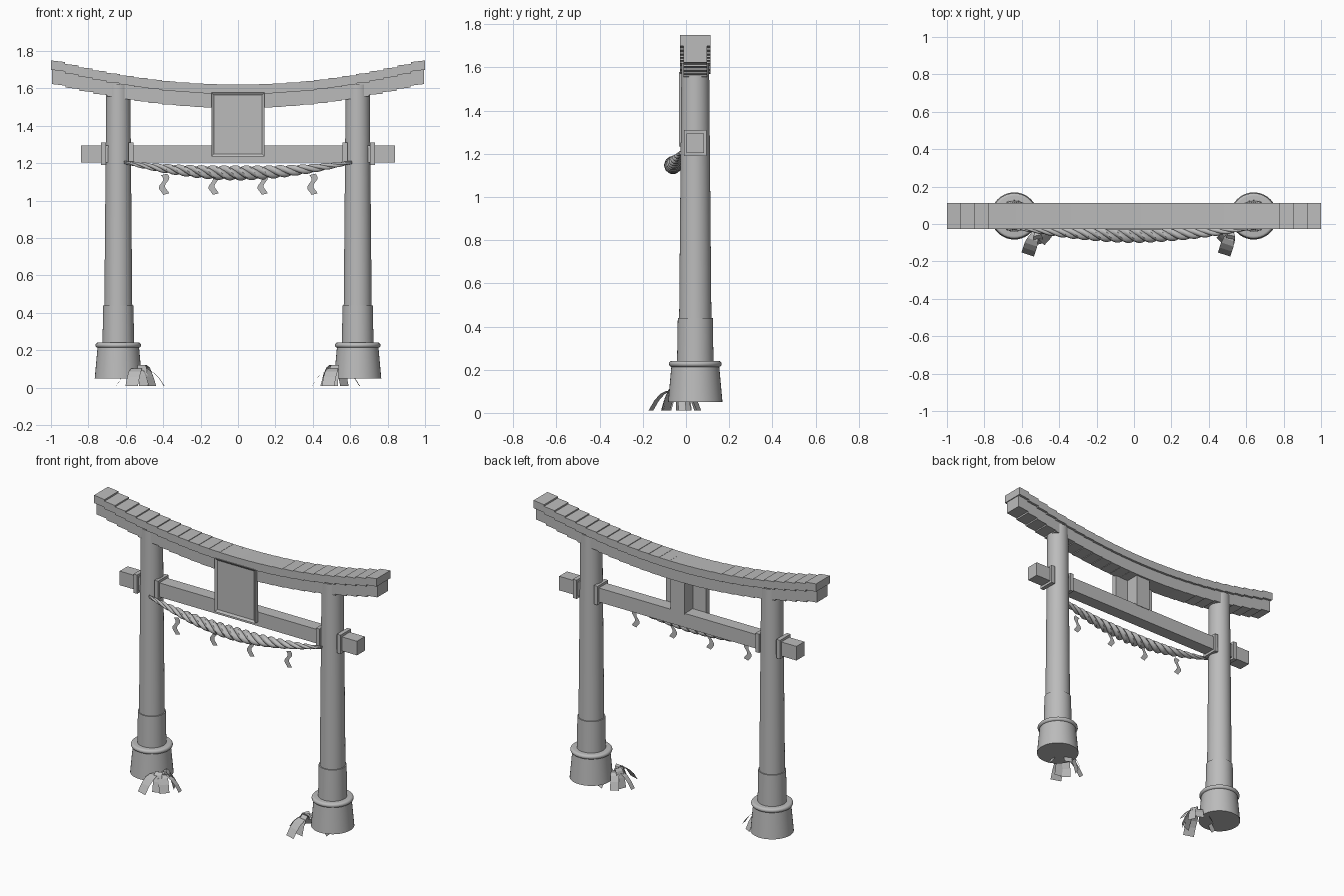
import bpy, bmesh, math
from mathutils import Vector

if "Cube" in bpy.data.objects:
    bpy.data.objects.remove(bpy.data.objects["Cube"])

GREY = bpy.data.materials.new("stone grey")
GREY.diffuse_color = (0.5, 0.5, 0.5, 1)
GREY.use_nodes = True
GREY.node_tree.nodes["Principled BSDF"].inputs["Base Color"].default_value = GREY.diffuse_color
YC = 0.043          # depth of the gate's middle plane


def finish(name, bm, smooth=False):
    me = bpy.data.meshes.new(name)
    bmesh.ops.recalc_face_normals(bm, faces=bm.faces)
    bm.to_mesh(me)
    bm.free()
    ob = bpy.data.objects.new(name, me)
    bpy.context.collection.objects.link(ob)
    me.materials.append(GREY)
    if smooth:
        bpy.ops.object.select_all(action='DESELECT')
        ob.select_set(True)
        bpy.context.view_layer.objects.active = ob
        bpy.ops.object.shade_smooth_by_angle(angle=math.radians(40))
    return ob


def add_box(bm, x0, x1, y0, y1, z0, z1, slope=0.0):
    """Box whose top and bottom may be sheared along x."""
    vs = bmesh.ops.create_cube(bm, size=1)['verts']
    for v in vs:
        c = v.co.copy()
        v.co = ((x0 + x1) / 2 + c.x * (x1 - x0), (y0 + y1) / 2 + c.y * (y1 - y0),
                (z0 + z1) / 2 + c.z * (z1 - z0) + slope * c.x * (x1 - x0))
    return vs


def box(name, *a):
    bm = bmesh.new()
    add_box(bm, *a)
    return finish(name, bm)


def lathe(name, x, profile, n=40):
    bm = bmesh.new()
    rings = []
    for r, z in profile:
        rings.append([bm.verts.new((x + r * math.cos(2 * math.pi * i / n),
                                    YC + r * math.sin(2 * math.pi * i / n), z)) for i in range(n)])
    for a, b in zip(rings, rings[1:]):
        for i in range(n):
            bm.faces.new((a[i], a[(i + 1) % n], b[(i + 1) % n], b[i]))
    bm.faces.new(rings[0])
    bm.faces.new(rings[-1])
    return finish(name, bm, True)


def ribbon(bm, rows):
    """Thin sheet from (left, right) point pairs."""
    vs = [(bm.verts.new(a), bm.verts.new(b)) for a, b in rows]
    for p, q in zip(vs, vs[1:]):
        bm.faces.new((p[0], p[1], q[1], q[0]))


# Pillars with sleeve, footing, ring and tie-beam collars
for side, s in (("left", -1), ("right", 1)):
    x = 0.64 * s
    lathe(side + "_pillar", x, [(0.075, 0.40), (0.064, 1.62)])
    lathe(side + "_sleeve", x, [(0.085, 0.20), (0.081, 0.44)])
    lathe(side + "_footing", x, [(0.126, 0.05), (0.11, 0.225)])
    ring = [(0.108 + 0.014 * math.cos(t), 0.227 + 0.014 * math.sin(t))
            for t in [math.radians(a) for a in range(-90, 91, 20)]]
    lathe(side + "_ring", x, ring)
    for part, d in (("outer", 0.72), ("inner", 0.572)):
        box(f"{side}_{part}_collar", d * s - 0.013, d * s + 0.013, -0.01, 0.096, 1.19, 1.31)

# Curved top beams built from short stepped blocks
def curved_beam(name, half, y0, y1, z0, z1, n=27):
    bm = bmesh.new()
    w = 2 * half / n
    for i in range(n):
        xm = -half + (i + 0.5) * w
        dz = 0.135 * xm * xm
        add_box(bm, xm - w / 2, xm + w / 2, y0, y1, z0 + dz, z1 + dz, 0.12 * xm)
    return finish(name, bm)

curved_beam("cap_beam", 1.0, -0.027, 0.113, 1.57, 1.62)
curved_beam("under_beam", 0.995, -0.012, 0.098, 1.495, 1.572)

# Tie beam, strut and framed tablet
box("tie_beam", -0.84, 0.84, 0.003, 0.083, 1.205, 1.295)
box("centre_strut", -0.05, 0.05, 0.0, 0.086, 1.29, 1.51)
bm = bmesh.new()
add_box(bm, -0.143, 0.143, -0.032, 0.0, 1.235, 1.578)
front = min(bm.faces, key=lambda f: f.calc_center_median().y)
bmesh.ops.inset_region(bm, faces=[front], thickness=0.02)
for v in front.verts:
    v.co.y += 0.01
finish("tablet", bm)

# Twisted, tapering straw rope: three strands round a sagging line
def rope_centre(u):
    k = 1 - u * u
    return Vector((0.61 * u, -0.025 - 0.035 * k, 1.205 - 0.057 * k))

bm = bmesh.new()
STEPS, SIDES = 150, 10
for strand in range(3):
    rings = []
    for i in range(STEPS + 1):
        u = -1 + 2 * i / STEPS
        k = 0.2 + 0.8 * (1 - abs(u) ** 1.6)
        a = math.tau * (strand / 3 + 3.4 * u)
        c = rope_centre(u) + Vector((0, math.cos(a), math.sin(a))) * 0.019 * k
        rings.append([bm.verts.new(c + Vector((0, math.cos(t), math.sin(t))) * 0.023 * k)
                      for t in [math.tau * j / SIDES for j in range(SIDES)]])
    for a, b in zip(rings, rings[1:]):
        for j in range(SIDES):
            bm.faces.new((a[j], a[(j + 1) % SIDES], b[(j + 1) % SIDES], b[j]))
    bm.faces.new(rings[0])
    bm.faces.new(rings[-1])
finish("straw_rope", bm, True)

# Wavy paper streamers below the rope
for n, x in enumerate((-0.395, -0.13, 0.132, 0.398)):
    bm = bmesh.new()
    rows = []
    for i in range(11):
        t = i / 10
        xc = x + 0.012 * math.sin(t * 7.5)
        z = 1.14 - 0.105 * t
        rows.append(((xc - 0.016, -0.06, z - 0.004), (xc + 0.016, -0.06, z + 0.004)))
    ribbon(bm, rows)
    finish(f"streamer_{n + 1}", bm)

# Drooping leaf tufts: (angle, length, width, arch)
LEAVES = [(5, 0.13, 0.035, 0.02), (-42, 0.09, 0.06, 0.03), (-108, 0.14, 0.07, 0.03), (-75, 0.08, 0.05, 0.05),
          (178, 0.125, 0.035, 0.02), (60, 0.10, 0.05, 0.03), (120, 0.10, 0.05, 0.03), (25, 0.08, 0.05, 0.05)]
for side, cx, turn in (("left", -0.525, 0), ("right", 0.525, 4)):
    bm = bmesh.new()
    for ang, length, width, arch in LEAVES:
        if side == "right":
            ang = 180 - ang if ang != -108 else -112
        a = math.radians(ang + turn)
        d = Vector((math.cos(a), math.sin(a), 0))
        n = Vector((-d.y, d.x, 0))
        rows = []
        for i in range(6):
            t = i / 5
            p = Vector((cx, -0.03, 0.085)) + d * length * t
            p.z += 4 * arch * t * (1 - t) - 0.075 * t * t
            w = width * (0.25 + 0.75 * min(1, 2 * t)) / 2
            rows.append((p - n * w, p + n * w))
        ribbon(bm, rows)
    finish(side + "_leaf_tuft", bm)
